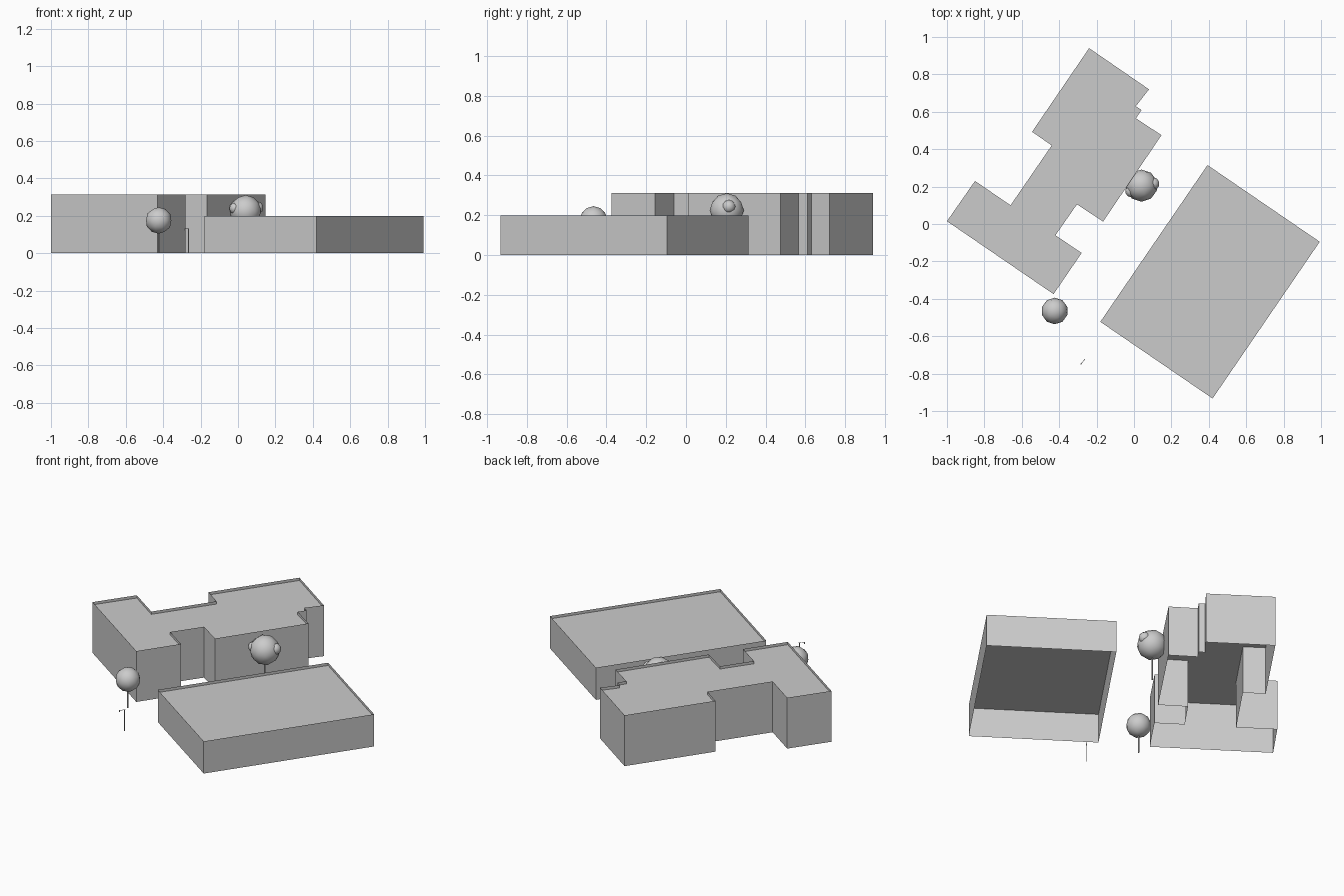
import bpy, bmesh, math
from mathutils import Vector

if "Cube" in bpy.data.objects:
    bpy.data.objects.remove(bpy.data.objects["Cube"])


def building(name, outline, height, parapet=0.017):
    # Open-bottomed wall shell with a roof sunk slightly below the wall tops
    bm = bmesh.new()
    rings = [[bm.verts.new((x, y, z)) for x, y in outline]
             for z in (0, height - parapet, height)]
    n = len(outline)
    for lo, hi in zip(rings, rings[1:]):
        for i in range(n):
            j = (i + 1) % n
            bm.faces.new((lo[i], lo[j], hi[j], hi[i]))
    bm.faces.new(rings[1])
    mesh = bpy.data.meshes.new(name)
    bm.to_mesh(mesh)
    bm.free()
    ob = bpy.data.objects.new(name, mesh)
    bpy.context.collection.objects.link(ob)


def rod(name, a, b, radius, sides=6):
    a, b = Vector(a), Vector(b)
    d = b - a
    bpy.ops.mesh.primitive_cylinder_add(
        vertices=sides, radius=radius, depth=d.length, location=(a + b) / 2,
        rotation=d.to_track_quat('Z', 'Y').to_euler())
    bpy.context.object.name = name


def ball(name, loc, radius, stretch=1.0):
    bpy.ops.mesh.primitive_ico_sphere_add(subdivisions=2, radius=radius, location=loc)
    ob = bpy.context.object
    ob.name = name
    ob.scale.z = stretch
    bpy.ops.object.shade_smooth()


# Stepped building (counter-clockwise outline)
stepped = [(-1.0, 0.015), (-0.43, -0.375), (-0.28, -0.155), (-0.42, -0.06),
           (-0.305, 0.105), (-0.165, 0.013), (0.147, 0.475), (0.01, 0.565),
           (0.04, 0.61), (0.01, 0.63), (0.08, 0.72), (-0.24, 0.94),
           (-0.545, 0.493), (-0.44, 0.42), (-0.66, 0.10), (-0.85, 0.23)]
building("stepped_building", stepped, 0.313)

# Plain rectangular building
block = [(-0.18, -0.523), (0.42, -0.933), (0.993, -0.095), (0.393, 0.315)]
building("block_building", block, 0.198)

# Large tree with two leaf clumps on its crown
rod("large_tree_trunk", (0.04, 0.205, 0), (0.04, 0.205, 0.2), 0.004)
ball("large_tree_crown", (0.04, 0.205, 0.225), 0.086)
ball("large_tree_clump_right", (0.102, 0.215, 0.243), 0.034)
ball("large_tree_clump_left", (-0.015, 0.175, 0.24), 0.032)

# Small tree
rod("small_tree_trunk", (-0.424, -0.465, 0), (-0.424, -0.465, 0.15), 0.004)
ball("small_tree_crown", (-0.424, -0.465, 0.175), 0.071)

# Street lamp
rod("lamp_pole", (-0.265, -0.725, 0), (-0.265, -0.725, 0.13), 0.002)
rod("lamp_arm", (-0.262, -0.722, 0.13), (-0.285, -0.75, 0.13), 0.0015)
rod("lamp_head", (-0.283, -0.748, 0.13), (-0.283, -0.748, 0.12), 0.003)
